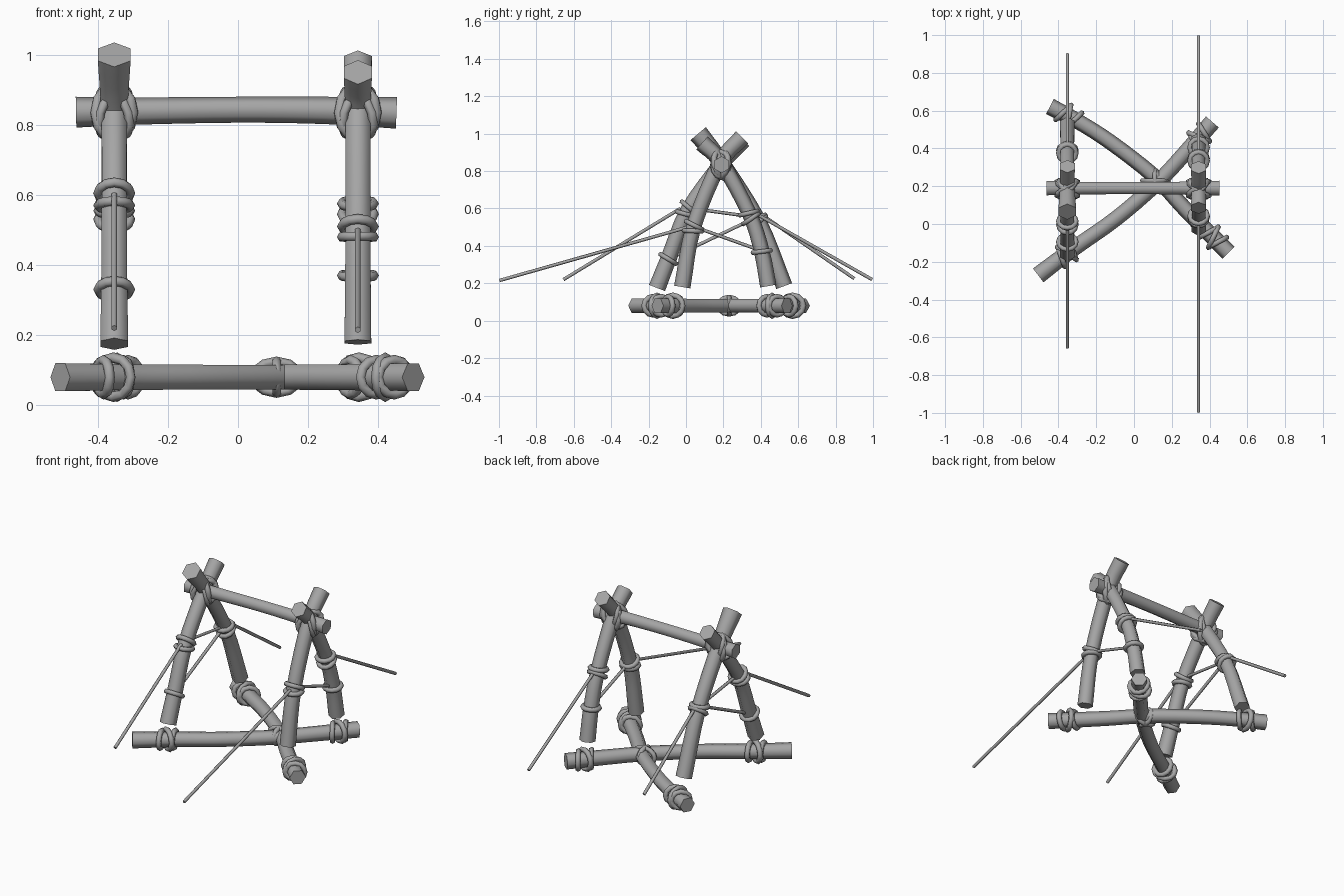
import bpy, bmesh, math
from mathutils import Vector as V

if "Cube" in bpy.data.objects:
    bpy.data.objects.remove(bpy.data.objects["Cube"])

X, Y, Z = V((1, 0, 0)), V((0, 1, 0)), V((0, 0, 1))
grey = bpy.data.materials.new("dark_grey")
grey.diffuse_color = (.38, .38, .38, 1)
grey.use_nodes = True
grey.node_tree.nodes["Principled BSDF"].inputs["Base Color"].default_value = grey.diffuse_color


def finish(name, bm):
    bmesh.ops.recalc_face_normals(bm, faces=bm.faces)
    me = bpy.data.meshes.new(name)
    bm.to_mesh(me)
    bm.free()
    me.materials.append(grey)
    ob = bpy.data.objects.new(name, me)
    bpy.context.collection.objects.link(ob)
    bpy.ops.object.select_all(action='DESELECT')
    ob.select_set(True)
    bpy.context.view_layer.objects.active = ob
    bpy.ops.object.shade_smooth_by_angle(angle=math.radians(65))
    return ob


def spline(pts, steps=4):
    # Catmull-Rom through (x, y, z, radius) points
    p = [V(q) for q in pts]
    p = [2 * p[0] - p[1]] + p + [2 * p[-1] - p[-2]]
    out = []
    for i in range(1, len(p) - 2):
        a, b, c, d = p[i - 1:i + 3]
        for k in range(steps):
            t = k / steps
            out.append(0.5 * (2 * b + (c - a) * t + (2 * a - 5 * b + 4 * c - d) * t * t
                              + (3 * b - a - 3 * c + d) * t ** 3))
    return out + [p[-2]]


def pole(name, pts, ref, steps=4, sides=6):
    # swept six-sided pole with capped ends
    path = spline(pts, steps)
    bm = bmesh.new()
    rings = []
    for i, q in enumerate(path):
        t = (path[min(i + 1, len(path) - 1)] - path[max(i - 1, 0)]).to_3d().normalized()
        u = ref.cross(t).normalized()
        w = t.cross(u)
        rings.append([bm.verts.new(q.to_3d() + q[3] * (u * math.cos(k * math.tau / sides)
                      + w * math.sin(k * math.tau / sides))) for k in range(sides)])
    for a, b in zip(rings, rings[1:]):
        for k in range(sides):
            j = (k + 1) % sides
            bm.faces.new((a[k], a[j], b[j], b[k]))
    bm.faces.new(rings[0])
    bm.faces.new(rings[-1])
    return finish(name, bm)


def ring(name, centre, u, w, tube, n=12, m=6):
    # rope loop: ellipse with half-axes u and w
    bm = bmesh.new()
    nrm = u.cross(w).normalized()
    g = []
    for i in range(n):
        a = i * math.tau / n
        d = u * math.cos(a) + w * math.sin(a)
        e = d.normalized()
        g.append([bm.verts.new(V(centre) + d + tube * (e * math.cos(k * math.tau / m)
                  + nrm * math.sin(k * math.tau / m))) for k in range(m)])
    for i in range(n):
        for k in range(m):
            j, l = (i + 1) % n, (k + 1) % m
            bm.faces.new((g[i][k], g[j][k], g[j][l], g[i][l]))
    return finish(name, bm)


def wrap(name, centre, axis, radius, tube, tilt, ref):
    # loop around a pole, leaning along it by tilt
    t = V(axis).normalized()
    s = ref.cross(t).normalized()
    r = t.cross(s)
    ring(name, centre, (s + t * tilt) * radius, r * radius, tube)


def rope(name, x, a, b):
    pole(name, [(x, *a, .009), (x, *b, .009)], X, 1)


# A-frames: front legs, rear legs as (y, z, radius)
frames = {
    "left": (-.353, [(-.155, .175, .046), (-.09, .34, .043), (.01, .59, .041), (.19, .84, .042), (.305, .965, .046)],
             [(.525, .185, .045), (.39, .53, .041), (.19, .845, .044), (.065, 1.0, .054)]),
    "right": (.342, [(-.02, .18, .044), (.04, .5, .041), (.18, .84, .042), (.3, .98, .046)],
              [(.44, .185, .044), (.405, .37, .042), (.34, .57, .04), (.19, .845, .042), (.085, .95, .046)]),
}
for side, (x, front, rear) in frames.items():
    pole(side + "_front_leg", [(x, *p) for p in front], X)
    pole(side + "_rear_leg", [(x, *p) for p in rear], X)
    # diagonal lashings holding the ridge pole
    for s in (-1, 1):
        ring(side + "_ridge_lashing", (x, .187, .835), V((.054, s * .036, 0)), V((0, s * .012, .073)), .016)
        ring(side + "_ridge_wrap", (x, .187, .835), V((s * .04, .045, 0)), V((s * .02, 0, .068)), .014)

# ridge pole
pole("ridge_pole", [(-.462, .19, .836, .044), (-.3, .19, .839, .039), (0, .19, .843, .037),
                    (.25, .19, .841, .039), (.452, .19, .834, .045)], Y)

# crossed base poles
pole("base_pole_a", [(-.445, .622, .08, .045), (-.3, .545, .08, .041), (-.12, .43, .08, .041),
                     (.11, .25, .08, .041), (.27, .08, .08, .042), (.5, -.152, .08, .045)], Z)
pole("base_pole_b", [(-.507, -.272, .08, .046), (-.32, -.13, .08, .042), (-.1, .025, .08, .041),
                     (.11, .205, .08, .041), (.27, .375, .08, .042), (.415, .54, .08, .045)], Z)

# lashings near the base pole ends
ends = [((-.345, .57), (.87, -.5)), ((.42, -.07), (.7, -.7)),
        ((-.355, -.155), (.8, .6)), ((.345, .46), (.66, .75))]
for (cx, cy), d in ends:
    t = V((*d, 0)).normalized()
    for o, tilt in ((-.036, .3), (0, -.35), (.036, .3)):
        wrap("base_lashing", V((cx, cy, .08)) + t * o, t, .049 if o else .056, .015, tilt, Z)

# lashing at the centre crossing
for d in ((1, 0), (0, 1)):
    u = V((*d, 0)) * (.065 if d[0] else .055)
    ring("centre_lashing", (.11, .23, .08), u, Z * .045, .014)

# rope wraps on the legs: side, (y, z), slope direction (y, z)
wraps = [("left", (.015, .605), (.5, 1), .25), ("left", (-.002, .57), (.5, 1), -.2),
         ("left", (-.095, .33), (.42, 1), .15),
         ("left", (.375, .555), (-.5, 1), .25), ("left", (.39, .53), (-.5, 1), -.2),
         ("right", (.043, .51), (.28, 1), .2), ("right", (.037, .48), (.25, 1), -.2),
         ("right", (.335, .575), (-.45, 1), .2), ("right", (.347, .545), (-.42, 1), -.2),
         ("right", (.405, .37), (-.28, 1), .15)]
for side, (y, z), d, tilt in wraps:
    wrap(side + "_leg_wrap", (frames[side][0], y, z), (0, *d), .046, .014, tilt, X)

# guy ropes and cross ropes
lines = [("left", "front_guy_rope", (-.655, .22), (-.03, .6)), ("left", "rear_guy_rope", (.9, .225), (.4, .57)),
         ("left", "upper_cross_rope", (.03, .6), (.36, .555)), ("left", "lower_cross_rope", (-.08, .335), (.37, .55)),
         ("right", "front_guy_rope", (-.997, .215), (.01, .5)), ("right", "rear_guy_rope", (.995, .22), (.36, .58)),
         ("right", "cross_rope", (.05, .5), (.4, .375))]
for side, name, a, b in lines:
    rope(side + "_" + name, frames[side][0], a, b)
